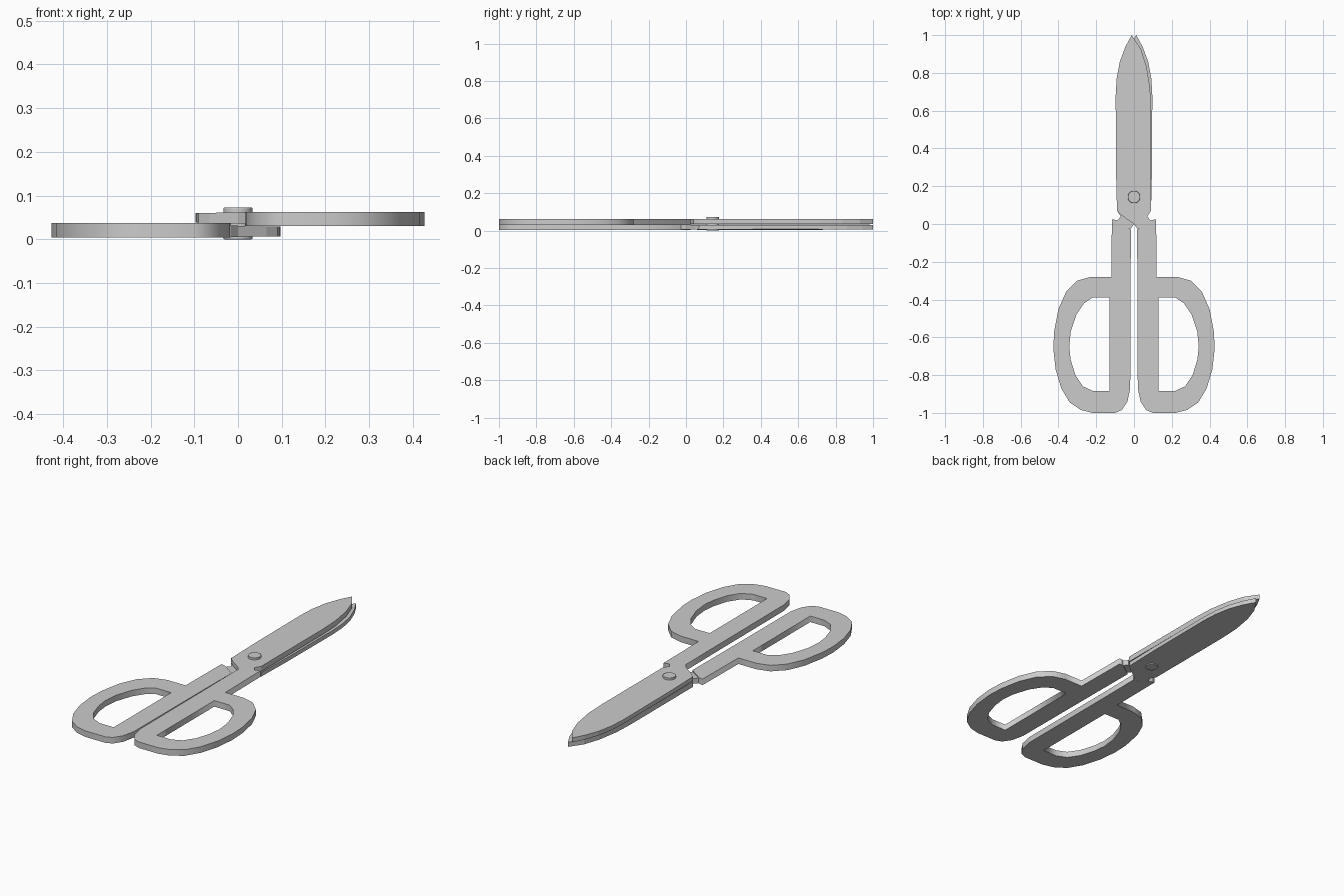
import bpy, bmesh
from mathutils import Vector
from math import pi

if "Cube" in bpy.data.objects:
    bpy.data.objects.remove(bpy.data.objects["Cube"])

MID_Z = 0.0335  # plane where the two halves meet

handle_outline = [(0.016, -0.032), (0.07, 0.005), (0.092, 0.02), (0.117, 0.025), (0.12, -0.28),
                  (0.23, -0.28), (0.30, -0.30), (0.36, -0.36), (0.40, -0.45), (0.423, -0.57),
                  (0.427, -0.66), (0.415, -0.77), (0.385, -0.87), (0.34, -0.945),
                  (0.28, -0.985), (0.22, -1.0), (0.10, -1.0), (0.065, -0.985),
                  (0.035, -0.94), (0.02, -0.87), (0.018, -0.28)]
finger_hole = [(0.13, -0.39), (0.22, -0.39), (0.265, -0.42), (0.305, -0.48), (0.335, -0.57),
               (0.343, -0.65), (0.335, -0.72), (0.31, -0.80), (0.27, -0.86), (0.215, -0.885),
               (0.13, -0.885)]
blade_outline = [(-0.012, 1.0), (-0.045, 0.94), (-0.075, 0.86), (-0.092, 0.77), (-0.097, 0.68),
                 (-0.095, 0.28), (-0.09, 0.07), (-0.065, 0.045), (0.0, 0.0), (0.02, -0.028),
                 (0.09, 0.015), (0.07, 0.04), (0.09, 0.07), (0.09, 0.60), (0.085, 0.72),
                 (0.065, 0.84), (0.035, 0.93)]


def make_handle(name):
    curve = bpy.data.curves.new(name, 'CURVE')
    curve.dimensions = '2D'
    curve.fill_mode = 'BOTH'
    curve.extrude = 0.0165
    for loop in (handle_outline, finger_hole):
        s = curve.splines.new('POLY')
        s.points.add(len(loop) - 1)
        for p, (x, y) in zip(s.points, loop):
            p.co = (x, y, 0, 1)
        s.use_cyclic_u = True
    ob = bpy.data.objects.new(name, curve)
    bpy.context.collection.objects.link(ob)
    bpy.ops.object.select_all(action='DESELECT')
    ob.select_set(True)
    bpy.context.view_layer.objects.active = ob
    bpy.ops.object.convert(target='MESH')
    ob = bpy.context.object
    for v in ob.data.vertices:
        v.co.z += 0.0465
    return ob


def make_blade(name):
    bm = bmesh.new()
    # slightly tilted slab
    base = [bm.verts.new((x, y, 0.036 - 0.02 * x)) for x, y in blade_outline]
    face = bm.faces.new(base)
    out = bmesh.ops.extrude_face_region(bm, geom=[face])
    for v in out['geom']:
        if isinstance(v, bmesh.types.BMVert):
            v.co.z = 0.0615 + 0.015 * v.co.x
    bmesh.ops.recalc_face_normals(bm, faces=bm.faces)
    mesh = bpy.data.meshes.new(name)
    bm.to_mesh(mesh)
    bm.free()
    ob = bpy.data.objects.new(name, mesh)
    bpy.context.collection.objects.link(ob)
    return ob


def flipped_copy(ob, name):
    # half turn around the long axis gives the other half
    dup = bpy.data.objects.new(name, ob.data)
    dup.rotation_euler = (0, pi, 0)
    dup.location = Vector((0, 0, 2 * MID_Z))
    bpy.context.collection.objects.link(dup)


# handles and blades
flipped_copy(make_handle("right_handle"), "left_handle")
flipped_copy(make_blade("upper_blade"), "lower_blade")

# pivot rivet
bpy.ops.mesh.primitive_cylinder_add(vertices=32, radius=0.033, depth=0.073,
                                    location=(0, 0.143, 0.0365))
rivet = bpy.context.object
rivet.name = "pivot_rivet"
bevel = rivet.modifiers.new("rounded_rim", 'BEVEL')
bevel.width = 0.002
bevel.segments = 2
bpy.ops.object.shade_smooth_by_angle()
